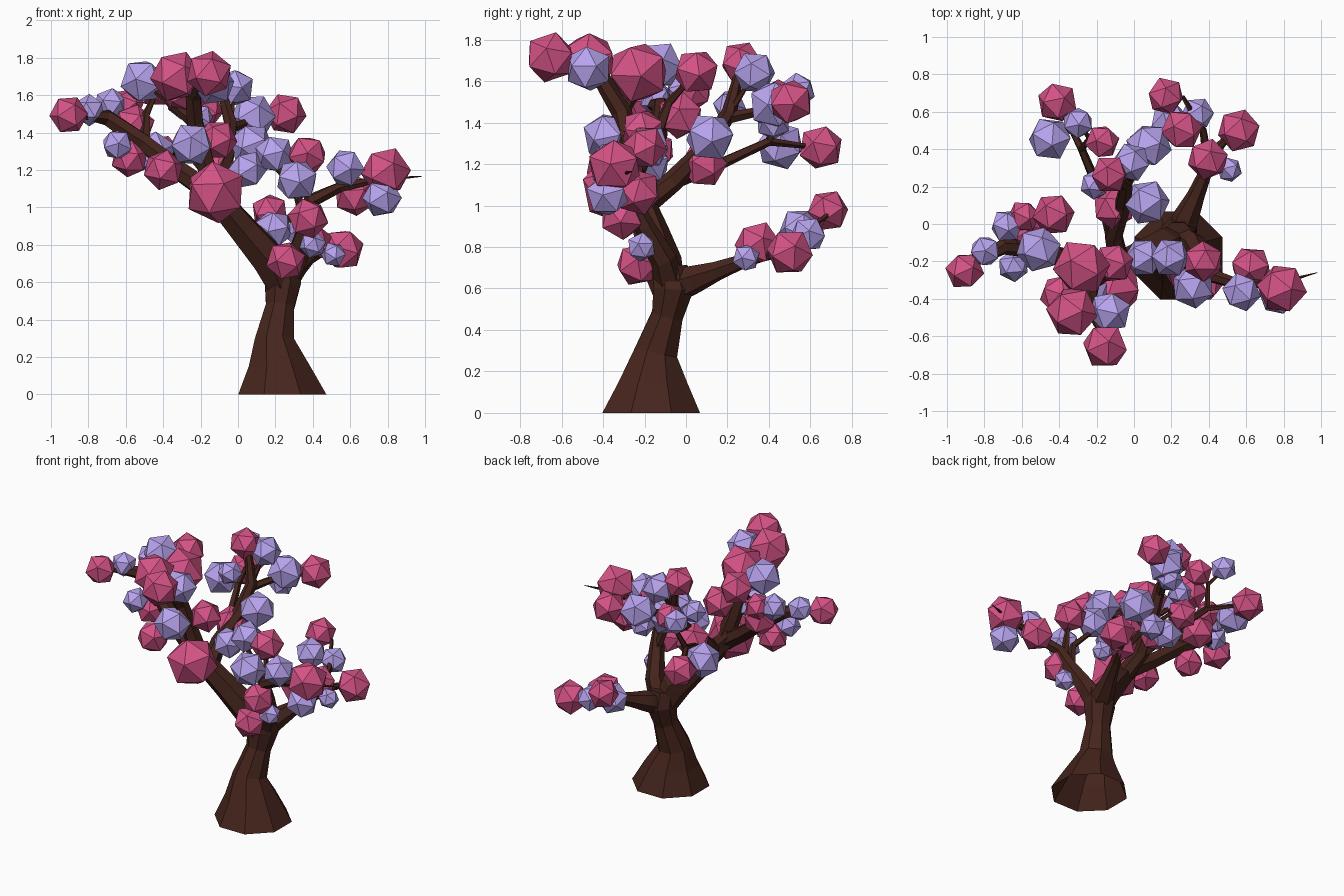
import bpy, bmesh, math, random
from mathutils import Vector, Euler, Matrix

random.seed(4)

def material(name, col):
    m = bpy.data.materials.new(name)
    m.diffuse_color = (*col, 1)
    return m

BARK = material("bark", (0.06, 0.018, 0.012))
PINK = material("pink_leaf", (0.66, 0.085, 0.24))
LILAC = material("lilac_leaf", (0.48, 0.37, 0.86))

def finish(name, bm, mat):
    bmesh.ops.recalc_face_normals(bm, faces=bm.faces)
    me = bpy.data.meshes.new(name)
    bm.to_mesh(me)
    bm.free()
    me.materials.append(mat)
    ob = bpy.data.objects.new(name, me)
    bpy.context.collection.objects.link(ob)

def limb(name, pts, sides=6, is_trunk=False):
    """Tapered faceted tube through (x, y, z, radius) stations; the trunk is open below."""
    bm = bmesh.new()
    P = [Vector(p[:3]) for p in pts]
    rings = []
    for i, p in enumerate(P):
        d = (P[min(i + 1, len(P) - 1)] - P[max(i - 1, 0)]).normalized()
        if is_trunk and i < 2:
            d = Vector((0, 0, 1))
        q = Vector((0, 0, 1)).rotation_difference(d)
        ring = []
        for k in range(sides):
            a = 2 * math.pi * (k + 0.5) / sides
            ring.append(bm.verts.new(p + q @ Vector((math.cos(a), math.sin(a), 0)) * pts[i][3]))
        rings.append(ring)
    for a, b in zip(rings, rings[1:]):
        for k in range(sides):
            n = (k + 1) % sides
            bm.faces.new((a[k], a[n], b[n], b[k]))
    if not is_trunk:
        bm.faces.new(rings[0][::-1])
    bm.faces.new(rings[-1])
    finish(name, bm, BARK)

def leaves(name, balls, mat, scale):
    """Cluster of 20-sided leaf balls from (x, y, z, radius)."""
    bm = bmesh.new()
    for x, y, z, r in balls:
        rot = Euler([random.uniform(0, 6.28) for _ in range(3)]).to_matrix().to_4x4()
        bmesh.ops.create_icosphere(bm, subdivisions=1, radius=r * scale,
                                   matrix=Matrix.Translation((x, y, z)) @ rot)
    finish(name, bm, mat)

# Trunk with flared foot
limb("trunk", [(.237, -.168, 0, .255), (.222, -.16, .15, .178), (.195, -.145, .29, .113),
               (.225, -.09, .47, .082), (.24, -.06, .60, .105), (.235, -.075, .70, .09)], 8, True)

# Main limbs
limb("left_limb", [(.23, -.08, .58, .08), (.16, -.12, .73, .10), (.03, -.17, .88, .085),
                   (-.08, -.22, 1.01, .075), (-.2, -.24, 1.14, .06)])
limb("back_limb", [(.24, -.08, .60, .085), (.28, .04, .645, .07), (.33, .15, .685, .048),
                   (.38, .27, .73, .036), (.46, .42, .77, .025), (.54, .5, .78, .012)])
limb("right_limb", [(.24, -.07, .6, .08), (.32, -.11, .74, .065), (.37, -.2, .9, .05),
                    (.4, -.27, 1.04, .04), (.55, -.32, 1.11, .03), (.76, -.32, 1.15, .016),
                    (.98, -.26, 1.165, .002)])

# Crown branches
limb("far_left_branch", [(-.15, -.24, 1.08, .06), (-.32, -.2, 1.2, .055), (-.5, -.14, 1.34, .05),
                         (-.7, -.12, 1.48, .045), (-.88, -.23, 1.5, .012)])
limb("upper_branch", [(-.12, -.24, 1.06, .06), (-.18, -.27, 1.25, .055), (-.23, -.31, 1.45, .05),
                      (-.24, -.4, 1.6, .045), (-.17, -.6, 1.7, .015)])
limb("rear_crown_branch", [(-.08, -.21, 1.0, .06), (-.11, -.06, 1.12, .052), (-.06, .1, 1.28, .045),
                           (-.04, .21, 1.45, .038), (-.1, .26, 1.66, .02)])
limb("rear_left_branch", [(-.11, -.08, 1.11, .04), (-.17, .14, 1.19, .03),
                          (-.28, .4, 1.31, .022), (-.4, .63, 1.28, .01)], 5)
limb("rear_right_branch", [(-.05, .2, 1.42, .03), (.06, .38, 1.46, .022), (.25, .5, 1.49, .01)], 5)

# Twigs
TWIGS = [
    [(.4, .3, .74, .03), (.37, .5, .84, .02), (.26, .68, .95, .012), (.18, .68, .97, .006)],
    [(.36, -.2, .92, .03), (.31, -.24, 1.1, .022), (.18, -.18, 1.24, .016), (.05, -.18, 1.2, .008)],
    [(.38, -.24, 1.0, .03), (.37, -.21, 1.27, .01)],
    [(-.28, .4, 1.31, .02), (-.24, .46, 1.45, .015), (-.3, .54, 1.54, .008)],
    [(-.04, .21, 1.45, .02), (-.02, .32, 1.62, .008)],
    [(-.5, -.14, 1.34, .035), (-.49, -.08, 1.5, .022), (-.43, .04, 1.63, .01)],
    [(-.23, -.31, 1.45, .035), (-.35, -.24, 1.55, .025), (-.49, -.14, 1.66, .01)],
]
for i, t in enumerate(TWIGS):
    limb(f"twig_{i + 1}", t, 5)

# Pink leaf balls: crown, then lower limbs
leaves("pink_crown_leaves", [
    (-.905, -.25, 1.495, .1), (-.59, .04, 1.55, .085), (-.56, -.03, 1.435, .112),
    (-.43, .05, 1.645, .11), (-.58, -.15, 1.26, .097), (-.40, -.38, 1.20, .105),
    (-.28, -.23, 1.64, .148), (-.33, -.47, 1.70, .135), (-.155, -.655, 1.715, .12),
    (-.12, -.34, 1.08, .162), (-.11, -.21, 1.36, .105), (-.11, .085, 1.2, .11),
    (-.13, .265, 1.69, .1), (-.17, .44, 1.52, .09), (-.41, .65, 1.28, .106),
    (.255, .505, 1.50, .108)], PINK, 1.05)
leaves("pink_lower_leaves", [
    (.79, -.345, 1.19, .13), (.625, -.23, 1.065, .11), (.37, -.2, 1.28, .105),
    (.375, -.31, .94, .105), (.255, -.235, .715, .103), (.17, .685, .975, .098),
    (.56, .5, .775, .112), (.395, .345, .815, .108)], PINK, 1.05)

# Lilac leaf balls: crown, then lower limbs
leaves("lilac_crown_leaves", [
    (-.795, -.145, 1.52, .08), (-.68, -.01, 1.55, .085), (-.645, -.225, 1.335, .08),
    (-.51, -.135, 1.675, .115), (-.25, -.38, 1.335, .112), (-.13, -.47, 1.66, .108),
    (-.45, .455, 1.29, .112), (-.30, .54, 1.555, .08), (.05, .42, 1.40, .08),
    (-.21, .21, 1.48, .075), (-.015, .33, 1.64, .098), (.08, .42, 1.485, .115),
    (.07, .115, 1.33, .115)], LILAC, 1.08)
leaves("lilac_lower_leaves", [
    (.05, -.18, 1.2, .098), (.195, -.18, 1.285, .1), (.315, -.335, 1.145, .11),
    (.575, -.365, 1.21, .098), (.77, -.38, 1.05, .1), (.40, -.215, .80, .068),
    (.51, .29, .748, .064), (.19, .55, .885, .098), (.34, .59, .86, .083)], LILAC, 1.08)
